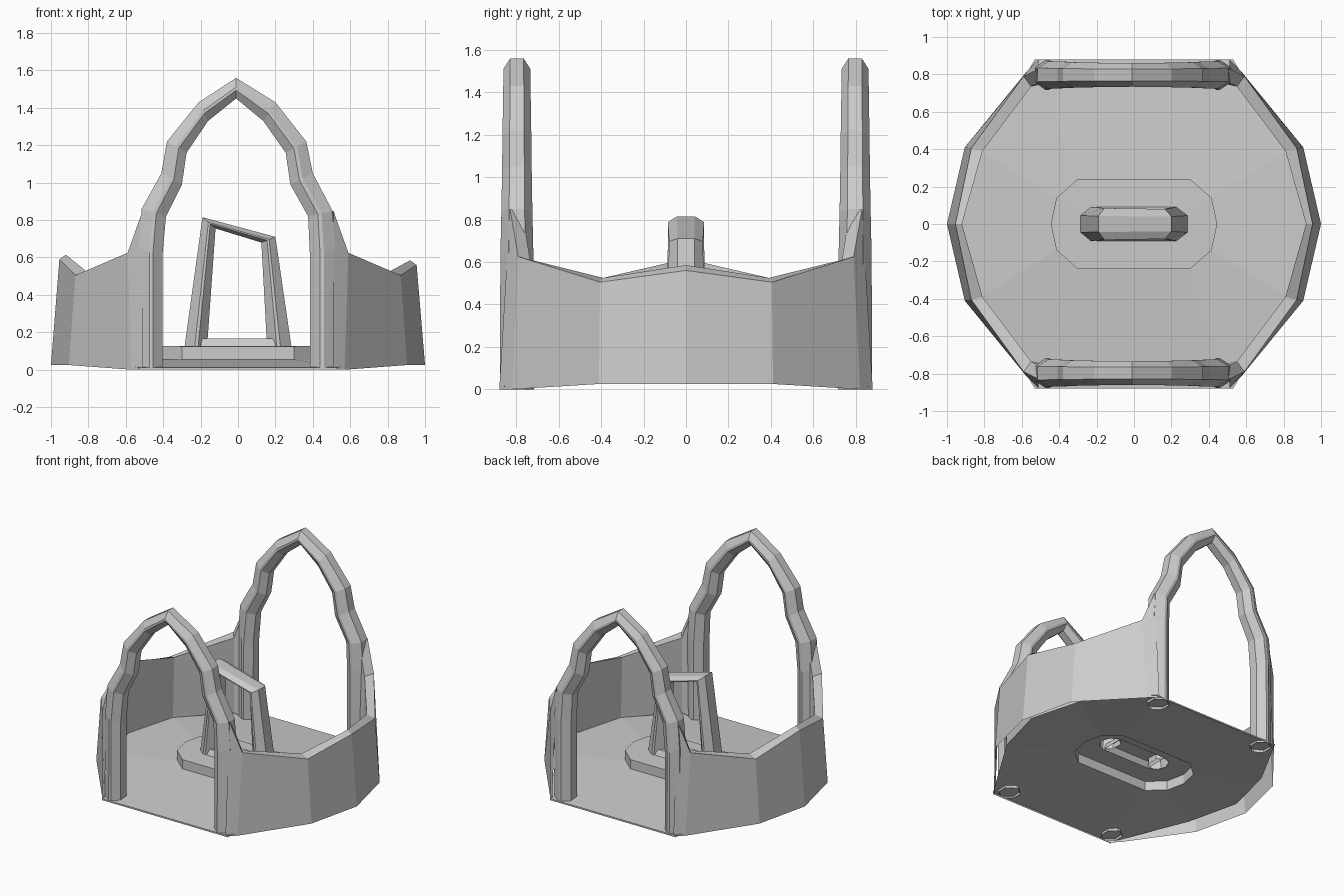
import bpy, bmesh

if "Cube" in bpy.data.objects:
    bpy.data.objects.remove(bpy.data.objects["Cube"])


def finish(name, bm):
    bmesh.ops.remove_doubles(bm, verts=bm.verts, dist=0.0005)
    bmesh.ops.recalc_face_normals(bm, faces=bm.faces)
    me = bpy.data.meshes.new(name)
    bm.to_mesh(me)
    bm.free()
    ob = bpy.data.objects.new(name, me)
    bpy.context.collection.objects.link(ob)
    return ob


def loft(name, rings, closed=True, cap_end=False):
    """Join successive rings of points with quads."""
    bm = bmesh.new()
    vs = [[bm.verts.new(p) for p in r] for r in rings]
    n = len(vs[0])
    for a, b in zip(vs, vs[1:]):
        for i in range(n if closed else n - 1):
            j = (i + 1) % n
            bm.faces.new((a[i], a[j], b[j], b[i]))
    if cap_end:
        bm.faces.new(vs[-1])
    return finish(name, bm)


def bar_rings(outer, inner, yc, depths):
    """Eight-sided sections spanning from inner to outer outline."""
    section = [(0, -.45), (.4, -1), (.55, -1), (1, -.5),
               (1, .5), (.55, 1), (.4, 1), (0, .45)]
    rings = []
    for (xo, zo), (xi, zi), d in zip(outer, inner, depths):
        rings.append([(xi + (xo - xi) * t, yc + v * d, zi + (zo - zi) * t)
                      for t, v in section])
    return rings


def around(pts):
    """Ten-point loop from a quarter outline: side, shoulder, corner."""
    a, b, c = pts

    def s(p, sx, sy):
        return (p[0] * sx, p[1] * sy, p[2])
    return [s(a, 1, 1), s(b, 1, 1), s(c, 1, 1), s(c, -1, 1), s(b, -1, 1),
            s(a, -1, 1), s(b, -1, -1), s(c, -1, -1), s(c, 1, -1), s(b, 1, -1)]


# Pointed arches, front and back
arch_out = [(-.53, 0), (-.53, .65), (-.515, .86), (-.41, 1.05), (-.38, 1.22),
            (-.21, 1.43), (-.01, 1.56), (.2, 1.43), (.365, 1.22), (.4, 1.05),
            (.505, .85), (.52, .65), (.52, 0)]
arch_in = [(-.405, 0), (-.405, .6), (-.385, .82), (-.3, .99), (-.275, 1.16),
           (-.16, 1.33), (-.01, 1.45), (.135, 1.33), (.255, 1.16), (.28, .99),
           (.375, .82), (.385, .6), (.385, 0)]
arch_d = [.08, .078, .073, .07, .068, .065, .063,
          .065, .068, .07, .073, .078, .08]
for label, y in (("front_arch", -.797), ("back_arch", .797)):
    loft(label, bar_rings(arch_out, arch_in, y, arch_d))

# Curved side walls, open underneath
for label, sx, lift in (("right_wall", 1, 0), ("left_wall", -1, .03)):
    stations = [
        [(1, 0, .025), (.955, 0, .56 + lift), (.92, 0, .585 + lift), (.92, 0, .07)],
        [(.905, .41, .025), (.87, .405, .505), (.81, .39, .525), (.82, .39, .065)],
        [(.57, .82, 0), (.59, .79, .625), (.55, .735, .61), (.55, .735, .04)],
        [(.51, .88, 0), (.51, .83, .85), (.48, .77, .83), (.48, .75, .02)],
    ]
    full = [[(x, -y, z) for x, y, z in s] for s in reversed(stations[1:])] + stations
    loft(label, [[(x * sx, y, z) for x, y, z in s] for s in full], closed=False)

# Floor shell rising into the hollow plinth, with a slot under the handle
loft("floor_and_plinth", [
    around([(.92, 0, .07), (.82, .39, .065), (.53, .88, .012)]),
    around([(.445, 0, .055), (.415, .14, .055), (.30, .24, .055)]),
    around([(.445, 0, .128), (.415, .14, .128), (.30, .24, .125)]),
    around([(.285, 0, .128), (.26, .06, .128), (.2, .09, .128)]),
])

# Front and back sill lips
for label, y in (("front_sill", -.88), ("back_sill", .88)):
    loft(label, [[(-.53, y, 0), (.53, y, 0)], [(-.53, y, .012), (.53, y, .012)]],
         closed=False)

# Leaning centre handle
loft("handle", bar_rings(
    [(-.285, .128), (-.19, .815), (.2, .71), (.285, .128)],
    [(-.165, .128), (-.12, .755), (.125, .68), (.155, .128)],
    0, [.09, .085, .08, .09]))

# Raised bar between the handle legs
loft("handle_base", [
    [(-.2, -.09, .128), (.2, -.09, .128), (.2, .09, .128), (-.2, .09, .128)],
    [(-.19, -.07, .168), (.19, -.07, .168), (.19, .07, .168), (-.19, .07, .168)],
], cap_end=True)
